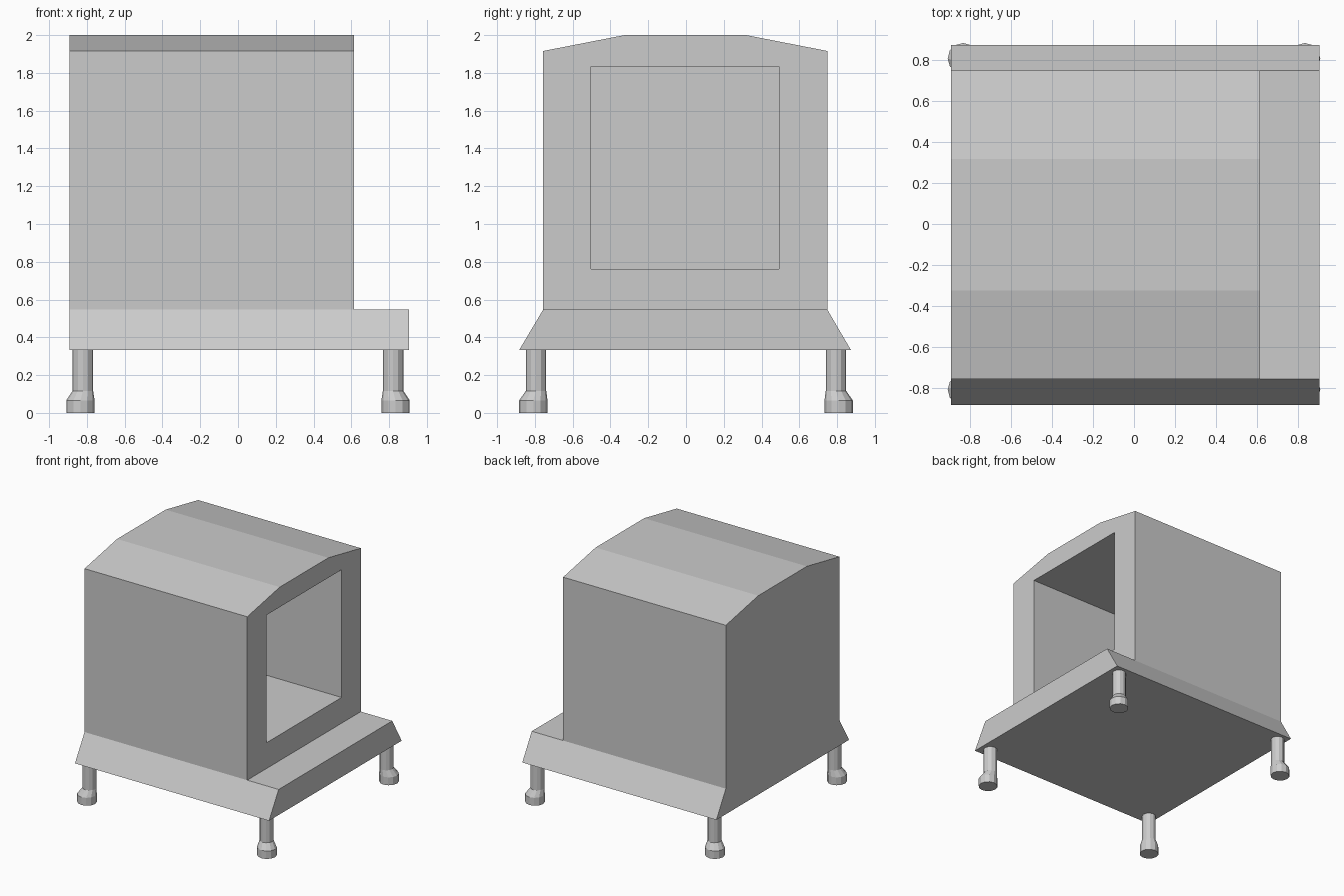
import bpy, bmesh, math

if "Cube" in bpy.data.objects:
    bpy.data.objects.remove(bpy.data.objects["Cube"])

def link(name, bm):
    bmesh.ops.recalc_face_normals(bm, faces=bm.faces)
    mesh = bpy.data.meshes.new(name)
    bm.to_mesh(mesh)
    bm.free()
    obj = bpy.data.objects.new(name, mesh)
    bpy.context.collection.objects.link(obj)
    return obj

def extrude_x(name, profile, x0, x1):
    """Extrude a closed (y, z) profile along x."""
    bm = bmesh.new()
    face = bm.faces.new([bm.verts.new((x0, y, z)) for y, z in profile])
    ext = bmesh.ops.extrude_face_region(bm, geom=[face], use_keep_orig=True)
    moved = [v for v in ext["geom"] if isinstance(v, bmesh.types.BMVert)]
    bmesh.ops.translate(bm, verts=moved, vec=(x1 - x0, 0, 0))
    return link(name, bm)

BACK, FLOOR = -0.893, 0.547

# Flared base with a porch at the right
extrude_x("base", [(-0.883, 0.333), (0.873, 0.333), (0.748, FLOOR), (-0.756, FLOOR)],
          BACK, 0.906)

# Cabin with a faceted roof
cabin = extrude_x("cabin", [(-0.756, FLOOR), (0.748, FLOOR), (0.748, 1.916),
                            (0.318, 2.0), (-0.325, 2.0), (-0.756, 1.916)], BACK, 0.615)

# Doorway and hollow interior
cutter = extrude_x("doorway_cutter", [(-0.503, 0.763), (0.493, 0.763),
                                      (0.493, 1.833), (-0.503, 1.833)], -0.65, 0.8)
cutter.hide_render = True
cutter.hide_viewport = True
cut = cabin.modifiers.new("doorway", "BOOLEAN")
cut.operation = "DIFFERENCE"
cut.solver = "EXACT"
cut.object = cutter

# Legs: straight stem widening to a foot set slightly outward
def leg(name, sx, sy, sides=12):
    stem, foot = (sx * 0.821, sy * 0.794), (sx * 0.834, sy * 0.808)
    levels = [(foot, 0.075, 0.0), (foot, 0.075, 0.066),
              (stem, 0.054, 0.117), (stem, 0.054, 0.335)]
    bm = bmesh.new()
    rings = []
    for (cx, cy), r, z in levels:
        rings.append([bm.verts.new((cx + r * math.cos(2 * math.pi * i / sides),
                                    cy + r * math.sin(2 * math.pi * i / sides), z))
                      for i in range(sides)])
    for low, high in zip(rings, rings[1:]):
        for i in range(sides):
            j = (i + 1) % sides
            bm.faces.new((low[i], low[j], high[j], high[i]))
    bm.faces.new(rings[0])
    bm.faces.new(rings[-1])
    link(name, bm)

for sx, side in ((-1, "left"), (1, "right")):
    for sy, end in ((-1, "front"), (1, "back")):
        leg(f"{end}_{side}_leg", sx, sy)
